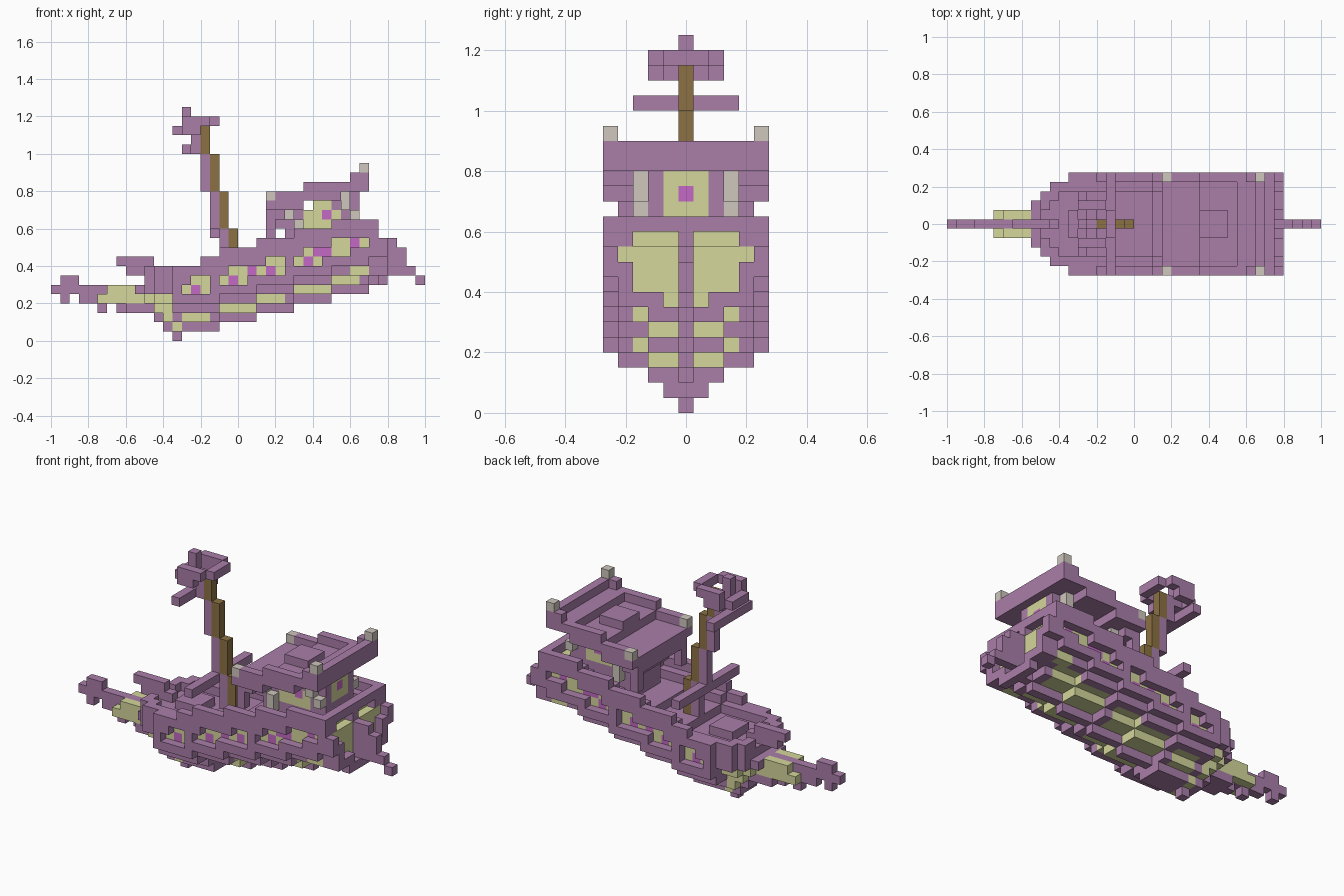
import bpy
import bmesh

if "Cube" in bpy.data.objects:
    bpy.data.objects.remove(bpy.data.objects["Cube"], do_unlink=True)

S = 0.05
COLOURS = {
    "purple_wood": (0.40, 0.21, 0.395),
    "straw_yellow": (0.66, 0.68, 0.33),
    "stone_grey": (0.62, 0.57, 0.51),
    "mast_brown": (0.26, 0.165, 0.057),
    "bright_pink": (0.55, 0.14, 0.55),
}
PURPLE, YELLOW, GREY, BROWN, PINK = range(5)
MATERIALS = []
for name, rgb in COLOURS.items():
    m = bpy.data.materials.new(name)
    m.use_nodes = True
    m.diffuse_color = (*rgb, 1)
    m.node_tree.nodes["Principled BSDF"].inputs["Base Color"].default_value = (*rgb, 1)
    MATERIALS.append(m)

cells = {}  # (column, side, level) -> (part, colour)


def fill(part, colour, i0, i1, j0, j1, k0, k1):
    """Fill an inclusive box of cells, mirrored left to right."""
    for i in range(i0, i1 + 1):
        for j in range(j0, j1 + 1):
            for k in range(k0, k1 + 1):
                for side in (j, -j):
                    cells[i, side, k] = (part, colour)


def carve(i, j, k):
    for side in (j, -j):
        cells.pop((i, side, k), None)


def keel_level(i):
    return max(1, (i - 14) // 4 + 1)


def beam(i):
    """Half width of the hull at a column."""
    return {8: 1, 9: 2, 10: 3, 11: 4, 12: 4}.get(i, 5 if i > 12 else 0)


def plank_colour(i, j, k, w):
    """Yellow strakes low on the hull, with alternating ends at each step."""
    if i < 13:
        bow_stripe = k == 4 or (i > 10 and k == 3) or (i == 12 and k == 2)
        return YELLOW if j > 0 and bow_stripe else PURPLE
    inner, outer = w == 1 and j in (1, 2), w == 2 and j == 3
    if i % 4 == 1 or i == 35:
        inner, outer = inner and k % 2 == 1, outer and k % 2 == 0
    return YELLOW if inner or outer else PURPLE


# Hull: a tilted keel, planked sides, deck and bulwarks
for i in range(8, 36):
    t = keel_level(i)
    rail_top = 6 if i < 16 or i > 33 else 7
    for w in range(rail_top + 1):
        k = t + w
        if (i < 12 and k < 3) or (i < 10 and k > 5):
            continue
        if k > (12 if i < 35 else 10):
            continue
        width = min(beam(i), {0: 1 if i < 18 else 0, 1: 2, 2: 4}.get(w, 5))
        if i < 13 and k < 5:
            width = min(width, max(1, beam(i) - (1 if k == 4 else 2)))
        for j in range(width + 1):
            rim = j == beam(i) or j >= beam(i - 1) or i > 33 or (w == 6 and j > 3)
            if w < 6 or rim:
                fill("hull", plank_colour(i, j, k, w), i, i, j, j, k, k)
fill("hull", YELLOW, 32, 33, 4, 4, 7, 7)
fill("hull", PURPLE, 11, 11, 0, 1, 2, 2)
fill("hull", PURPLE, 35, 35, 0, 2, 6, 6)
fill("hull", PURPLE, 34, 35, 2, 4, 7, 7)
fill("keel", PURPLE, 13, 13, 0, 0, 0, 1)
fill("keel", YELLOW, 13, 13, 1, 1, 1, 1)


# Recessed side windows with pink panes
def pane(colour, i0, i1, k):
    for i in range(i0, i1 + 1):
        carve(i, 5, k)
    fill("side_window", colour, i0, i1, 4, 4, k, k)


for i, k in ((15, 5), (19, 6), (23, 7)):
    pane(YELLOW, i - 1, i + 1, k)
    pane(YELLOW, i, i + 1, k + 1)
    pane(PINK, i, i, k)
pane(PINK, 21, 21, 7)
pane(YELLOW, 26, 28, 8)
pane(PINK, 27, 27, 8)
pane(YELLOW, 27, 31, 9)
pane(PINK, 28, 29, 9)
pane(YELLOW, 30, 33, 10)
pane(PINK, 32, 32, 10)

# Recessed stern windows
for j0, j1, k0, k1 in ((1, 3, 8, 11), (4, 4, 10, 10), (1, 1, 7, 7)):
    for j in range(j0, j1 + 1):
        for k in range(k0, k1 + 1):
            depth = 35 if k < 11 else 34
            carve(depth, j, k)
            fill("stern_window", YELLOW, depth - 1, depth - 1, j, j, k, k)

# Rudder
for i, k0, k1 in ((36, 7, 10), (37, 7, 9), (38, 7, 7), (39, 6, 6)):
    fill("rudder", PURPLE, i, i, 0, 0, k0, k1)

# Bowsprit and figurehead
fill("bowsprit", PURPLE, 0, 9, 0, 0, 5, 5)
fill("bowsprit", PURPLE, 1, 2, 0, 0, 6, 6)
fill("bowsprit", PURPLE, 1, 1, 0, 0, 4, 4)
fill("bowsprit", PURPLE, 3, 7, 0, 0, 4, 4)
fill("bowsprit", PURPLE, 5, 5, 0, 0, 3, 3)
fill("figurehead", YELLOW, 5, 8, 1, 1, 4, 4)
fill("figurehead", YELLOW, 6, 8, 1, 1, 5, 5)
fill("figurehead", PURPLE, 7, 8, 0, 0, 3, 3)
fill("bow_rail", PURPLE, 7, 10, 0, 0, 8, 8)
fill("bow_rail", PURPLE, 8, 11, 0, 0, 7, 7)
fill("bow_rail", PURPLE, 10, 11, 0, 0, 6, 6)

# Deck hatch
fill("hatch", PURPLE, 13, 15, 0, 1, 7, 7)

# Cabin walls with yellow panels and grey posts
for i in range(25, 33):
    fill("cabin", PURPLE, i, i, 0, 2, keel_level(i) + 5, 13 + (i > 28) + (i > 30))
fill("cabin", PURPLE, 24, 24, 0, 2, 12, 13)
fill("cabin", YELLOW, 27, 30, 2, 2, 12, 13)
fill("cabin", YELLOW, 28, 29, 2, 2, 14, 14)
fill("cabin", PINK, 29, 29, 2, 2, 13, 13)
fill("cabin", YELLOW, 32, 32, 0, 1, 13, 15)
fill("cabin", PINK, 32, 32, 0, 0, 14, 14)
fill("cabin_post", GREY, 25, 25, 3, 3, 13, 13)
fill("cabin_post", GREY, 26, 26, 3, 3, 11, 12)
fill("cabin_post", GREY, 31, 31, 3, 3, 14, 15)
fill("cabin_post", GREY, 32, 32, 3, 3, 13, 13)

# Sloping cabin roof with raised rim, lantern block and corner posts
for i in range(23, 34):
    top = 14 if i < 24 else 15 if i < 27 else 16 if i < 32 else 17
    slab = 14 if i < 27 else 15 if i < 31 else 16
    fill("roof", PURPLE, i, i, 0, 5, slab, slab)
    fill("roof", PURPLE, i, i, 5, 5, slab, top)
    if i in (23, 33):
        fill("roof", PURPLE, i, i, 0, 5, slab, top)
fill("roof", PURPLE, 23, 24, 0, 4, 13, 13)
fill("roof_support", PURPLE, 23, 23, 4, 4, 11, 12)
fill("roof_block", PURPLE, 27, 29, 0, 1, 16, 16)
fill("roof_post", GREY, 23, 23, 5, 5, 15, 15)
fill("roof_post", GREY, 33, 33, 5, 5, 18, 18)

# Leaning mast: brown behind, purple in front
for i, k0, k1 in ((19, 8, 11), (18, 12, 15), (17, 16, 19), (16, 20, 22)):
    fill("mast", BROWN, i, i, 0, 0, k0, k1)
    fill("mast_face", PURPLE, i - 1, i - 1, 0, 0, k0, k1)

# Spars
fill("upper_spar", PURPLE, 14, 14, 0, 3, 20, 20)
fill("lower_spar", PURPLE, 17, 17, 0, 5, 11, 11)

# Tilted lookout ring with clipped corners
for i in range(13, 18):
    for j in range(3):
        if (j == 2) != (i in (13, 17)):
            if i < 16:
                fill("lookout", PURPLE, i, i, j, j, 22, 22)
            if i > 13:
                fill("lookout", PURPLE, i, i, j, j, 23, 23)
fill("lookout", PURPLE, 14, 14, 0, 0, 22, 24)


# Turn the cells of each part into an object, keeping outer faces only
def build(part):
    bm = bmesh.new()
    corners = {}

    def corner(p):
        key = tuple(p)
        if key not in corners:
            i, j, k = key
            corners[key] = bm.verts.new((-1 + i * S, (j - 0.5) * S, k * S))
        return corners[key]

    for cell, (owner, colour) in cells.items():
        if owner != part:
            continue
        for axis in range(3):
            u, v = (axis + 1) % 3, (axis + 2) % 3
            for d in (-1, 1):
                near = list(cell)
                near[axis] += d
                if tuple(near) in cells:
                    continue
                quad = []
                for a, b in ((0, 0), (1, 0), (1, 1), (0, 1)):
                    p = list(cell)
                    p[axis] += d > 0
                    p[u] += a
                    p[v] += b
                    quad.append(corner(p))
                face = bm.faces.new(quad if d > 0 else quad[::-1])
                face.material_index = colour
    mesh = bpy.data.meshes.new(part)
    bm.to_mesh(mesh)
    bm.free()
    for m in MATERIALS:
        mesh.materials.append(m)
    bpy.context.collection.objects.link(bpy.data.objects.new(part, mesh))


for part in sorted({owner for owner, _ in cells.values()}):
    build(part)
